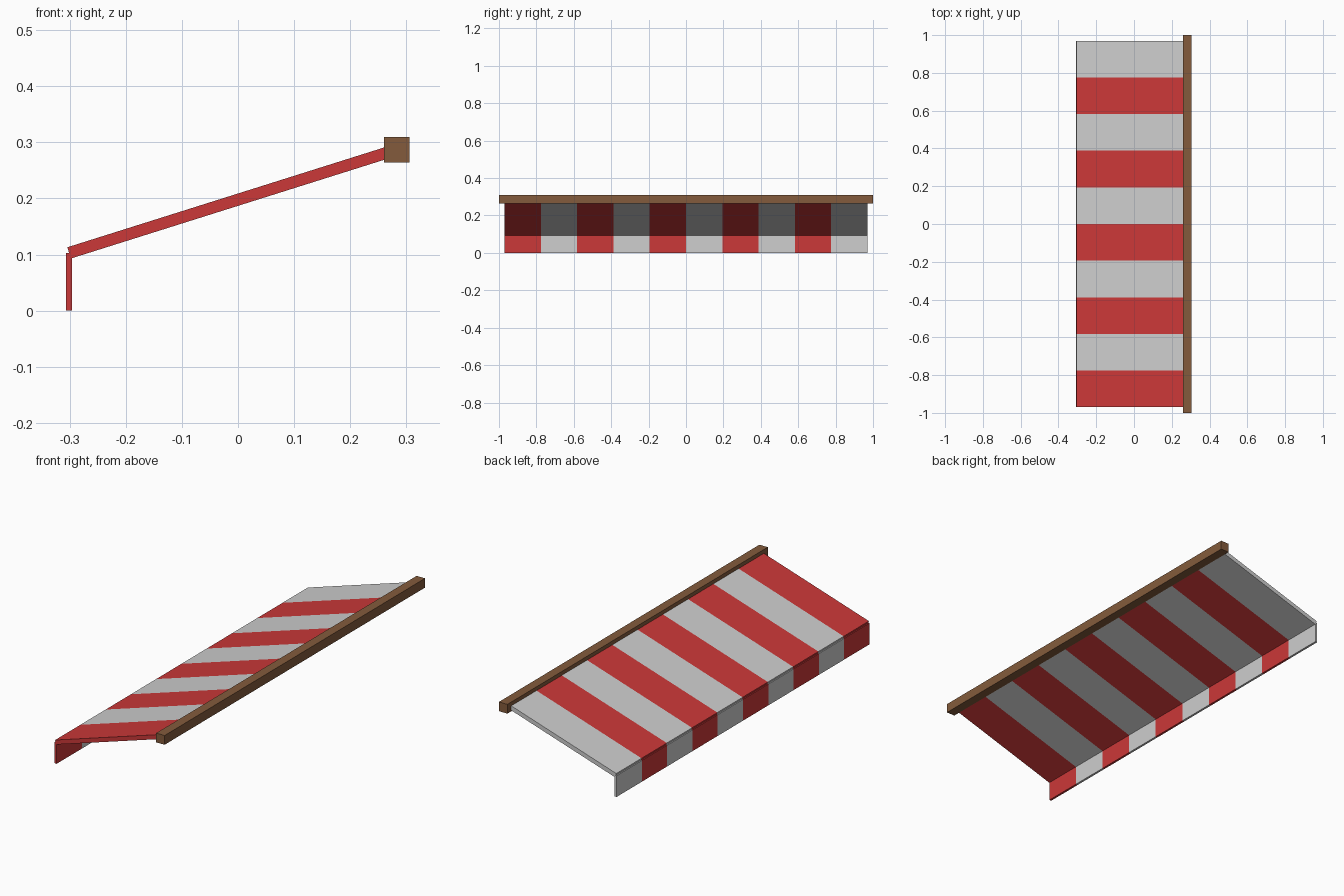
import bpy
import math
from mathutils import Vector

old = bpy.data.objects.get("Cube")
if old:
    bpy.data.objects.remove(old)


def make_material(name, rgb):
    mat = bpy.data.materials.new(name)
    mat.use_nodes = True
    colour = (*rgb, 1.0)
    mat.diffuse_color = colour
    mat.node_tree.nodes["Principled BSDF"].inputs["Base Color"].default_value = colour
    return mat


red = make_material("awning red", (0.60, 0.04, 0.04))
white = make_material("awning white", (0.62, 0.62, 0.62))
brown = make_material("rail brown", (0.23, 0.105, 0.045))


def add_box(name, centre, size, mat, tilt=0.0):
    bpy.ops.mesh.primitive_cube_add(size=1, location=centre, rotation=(0, -tilt, 0))
    box = bpy.context.object
    box.name = name
    box.scale = size
    bpy.ops.object.transform_apply(location=False, rotation=False, scale=True)
    box.data.materials.append(mat)
    return box


# Wall rail along the high edge
rail_centre = Vector((0.283, 0, 0.287))
add_box("wall_rail", rail_centre, (0.045, 2.0, 0.045), brown)

# Sloping canopy and hanging valance, one striped strip at a time
STRIPES = 10
STRIPE_WIDTH = 0.194
eave = Vector((-0.301, 0, 0.103))
slope = rail_centre - eave
tilt = math.atan2(slope.z, slope.x)

for i in range(STRIPES):
    y = (i - (STRIPES - 1) / 2) * STRIPE_WIDTH
    mat = red if i % 2 == 0 else white
    middle = (eave + rail_centre) / 2
    add_box(f"canopy_strip_{i + 1}", (middle.x, y, middle.z),
            (slope.length, STRIPE_WIDTH, 0.021), mat, tilt)
    add_box(f"valance_strip_{i + 1}", (eave.x, y, eave.z / 2),
            (0.011, STRIPE_WIDTH, eave.z), mat)
